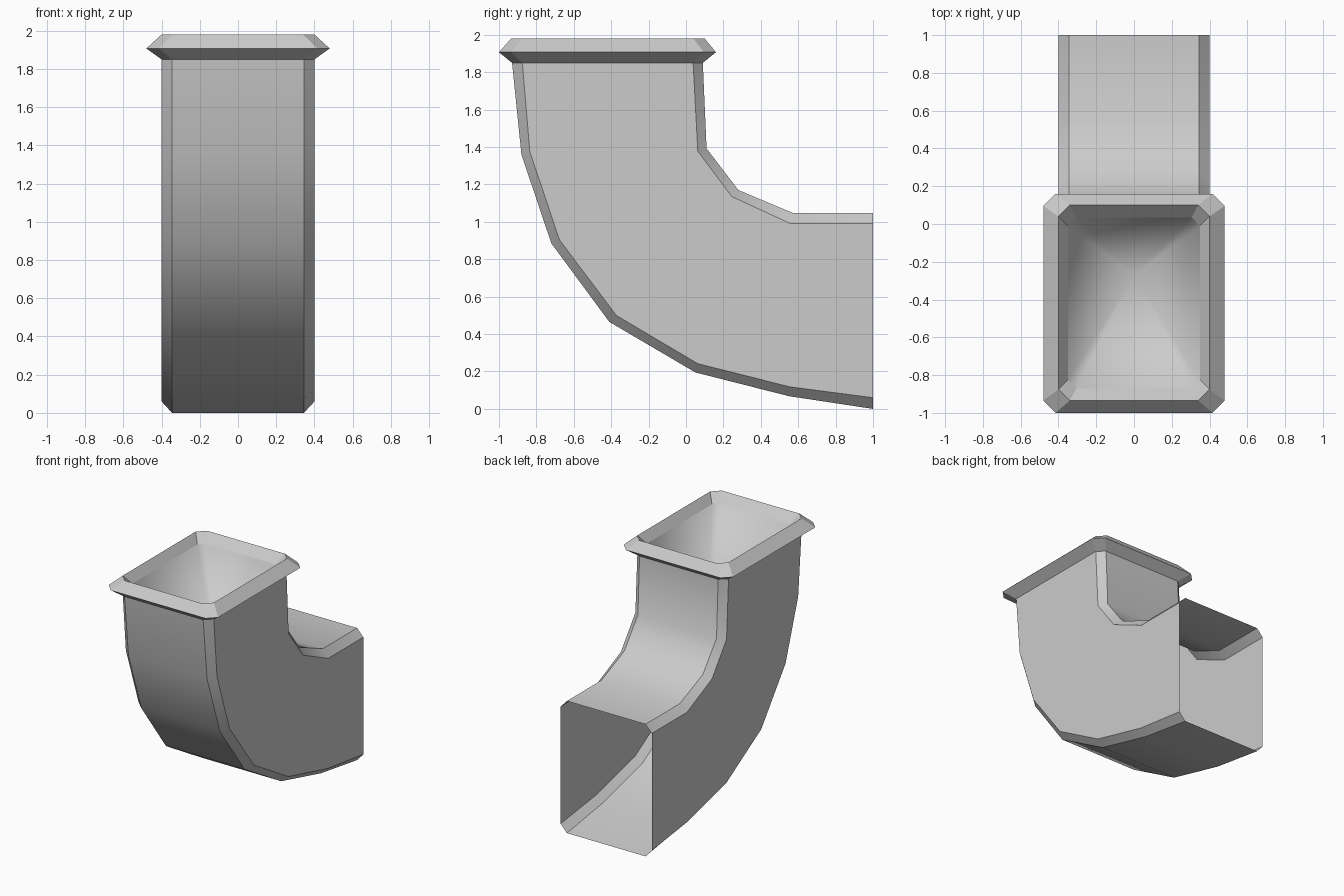
import bpy
import bmesh

if "Cube" in bpy.data.objects:
    bpy.data.objects.remove(bpy.data.objects["Cube"], do_unlink=True)

grey = bpy.data.materials.new("light_grey_metal")
grey.use_nodes = True
grey.diffuse_color = (0.6, 0.6, 0.6, 1)
grey.node_tree.nodes["Principled BSDF"].inputs["Base Color"].default_value = (0.6, 0.6, 0.6, 1)


def finish(bm, name):
    mesh = bpy.data.meshes.new(name)
    bm.to_mesh(mesh)
    bm.free()
    mesh.materials.append(grey)
    obj = bpy.data.objects.new(name, mesh)
    bpy.context.collection.objects.link(obj)
    return obj


def ring(bm, half_x, y0, y1, z, cut):
    """Rectangle with cut corners, as a loop of eight vertices."""
    pts = [(half_x, y0 + cut), (half_x, y1 - cut), (half_x - cut, y1), (cut - half_x, y1),
           (-half_x, y1 - cut), (-half_x, y0 + cut), (cut - half_x, y0), (half_x - cut, y0)]
    return [bm.verts.new((x, y, z)) for x, y in pts]


def bridge(bm, low, high):
    for i in range(len(low)):
        j = (i + 1) % len(low)
        bm.faces.new((low[i], low[j], high[j], high[i]))


# Curved duct: (y, z) profiles of the broad faces and of their chamfer edges
outer = [(-.93, 1.85), (-.88, 1.36), (-.72, .885), (-.41, .465), (.05, .195), (.55, .068), (1, 0)]
outer_side = [(-.875, 1.85), (-.835, 1.375), (-.677, .905), (-.373, .5), (.063, .242), (.555, .118), (1, .06)]
inner = [(.09, 1.85), (.11, 1.392), (.28, 1.17), (.57, 1.048), (1, 1.048)]
inner_side = [(.038, 1.85), (.063, 1.378), (.245, 1.135), (.56, .99), (1, .99)]
WIDE, FLAT = 0.40, 0.345

bm = bmesh.new()


def rail(profile, x):
    return [bm.verts.new((x, y, z)) for y, z in profile]


def strip(a, b):
    for i in range(len(a) - 1):
        bm.faces.new((a[i], a[i + 1], b[i + 1], b[i]))


sides = {}
for s in (1, -1):
    o, os = rail(outer, s * FLAT), rail(outer_side, s * WIDE)
    n, ns = rail(inner, s * FLAT), rail(inner_side, s * WIDE)
    strip(o, os)
    strip(n, ns)
    bm.faces.new(os + ns[::-1])
    sides[s] = (o, n)
strip(sides[1][0], sides[-1][0])
strip(sides[1][1], sides[-1][1])
bmesh.ops.recalc_face_normals(bm, faces=bm.faces)
side = max(bm.faces, key=lambda f: f.calc_center_median().x)
if side.normal.x < 0:
    bmesh.ops.reverse_faces(bm, faces=bm.faces)
# Smooth along the bend, crisp along the chamfers
for f in bm.faces:
    f.smooth = True
for e in bm.edges:
    e.smooth = abs(e.verts[0].co.x - e.verts[1].co.x) > 0.001
finish(bm, "duct_elbow")

# Flared rim around the upper mouth
bm = bmesh.new()
rings = [ring(bm, WIDE, -.93, .09, 1.85, .055),
         ring(bm, .48, -1, .16, 1.907, .065),
         ring(bm, WIDE, -.935, .10, 1.98, .06),
         ring(bm, .35, -.87, .035, 1.91, .045)]
for low, high in zip(rings, rings[1:]):
    bridge(bm, low, high)
finish(bm, "mouth_rim")

# Tapered funnel inside the mouth
bm = bmesh.new()
edge = ring(bm, .35, -.87, .035, 1.91, .045)
tip = bm.verts.new((0, -.27, 1.2))
for i in range(8):
    f = bm.faces.new((edge[i], edge[(i + 1) % 8], tip))
    f.smooth = True
finish(bm, "mouth_funnel")
